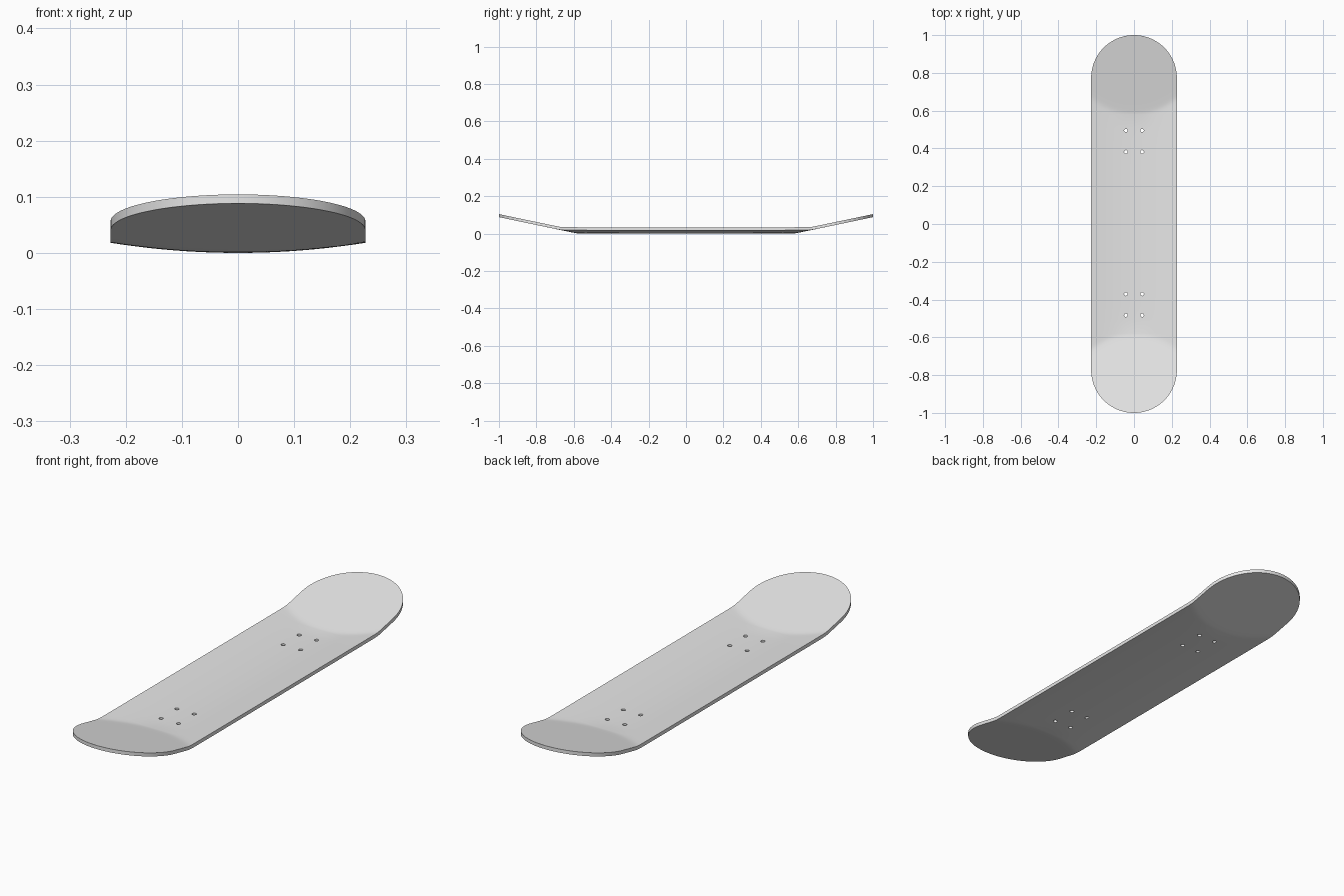
import bpy, bmesh, math

if "Cube" in bpy.data.objects:
    bpy.data.objects.remove(bpy.data.objects["Cube"])

HALF_W, CAP_Y, FOLD_Y = 0.227, 0.773, 0.58
THICK, RIM_RISE, KICK_SLOPE = 0.016, 0.018, 0.21
COLS = 40


def underside(x, y):
    """Height of the lower face: shallow concave blended into tilted ends."""
    concave = RIM_RISE * (x / HALF_W) ** 2
    kick = KICK_SLOPE * (abs(y) - FOLD_Y)
    return 0.5 * (concave + kick + math.hypot(concave - kick, 0.003))


# Grey deck material
grey = bpy.data.materials.new("light grey")
grey.use_nodes = True
colour = (0.8, 0.8, 0.8, 1)
grey.diffuse_color = colour
grey.node_tree.nodes["Principled BSDF"].inputs["Base Color"].default_value = colour

# Outline rows: straight middle, finely divided folds, round ends
half = [(FOLD_Y * i / 8, HALF_W) for i in range(8)]
half += [(FOLD_Y + (CAP_Y - FOLD_Y) * i / 24, HALF_W) for i in range(24)]
for i in range(33):
    a = math.pi / 2 * i / 32
    half.append((CAP_Y + HALF_W * math.sin(a), HALF_W * math.cos(a)))
rows = [(-y, w) for y, w in reversed(half[1:])] + half

# Deck surface, then thickness
bm = bmesh.new()
grid = []
for y, w in rows:
    xs = [w * (2 * c / COLS - 1) for c in range(COLS + 1)]
    grid.append([bm.verts.new((x, y, underside(x, y))) for x in xs])
for low, high in zip(grid, grid[1:]):
    for c in range(COLS):
        bm.faces.new((low[c], low[c + 1], high[c + 1], high[c]))
bmesh.ops.remove_doubles(bm, verts=bm.verts, dist=1e-5)
top = bmesh.ops.extrude_face_region(bm, geom=bm.faces[:])["geom"]
bmesh.ops.translate(bm, vec=(0, 0, THICK),
                    verts=[g for g in top if isinstance(g, bmesh.types.BMVert)])
bmesh.ops.recalc_face_normals(bm, faces=bm.faces)
mesh = bpy.data.meshes.new("deck")
bm.to_mesh(mesh)
bm.free()
mesh.materials.append(grey)
deck = bpy.data.objects.new("deck", mesh)
bpy.context.collection.objects.link(deck)

# Bolt holes: one cutter holding eight short cylinders
bm = bmesh.new()
for y in (-0.483, -0.371, 0.382, 0.495):
    for x in (-0.043, 0.043):
        made = bmesh.ops.create_cone(bm, cap_ends=True, segments=20,
                                     radius1=0.009, radius2=0.009, depth=0.1)
        bmesh.ops.translate(bm, verts=made["verts"], vec=(x, y, 0.01))
cut_mesh = bpy.data.meshes.new("bolt_hole_cutter")
bm.to_mesh(cut_mesh)
bm.free()
cutter = bpy.data.objects.new("bolt_hole_cutter", cut_mesh)
cutter.hide_render = True
bpy.context.collection.objects.link(cutter)

holes = deck.modifiers.new("bolt holes", 'BOOLEAN')
holes.operation = 'DIFFERENCE'
holes.solver = 'EXACT'
holes.object = cutter
for ob in bpy.context.selected_objects:
    ob.select_set(False)
deck.select_set(True)
bpy.context.view_layer.objects.active = deck
bpy.ops.object.modifier_apply(modifier=holes.name)
bpy.data.objects.remove(cutter)

# Smooth faces with crisp rim and hole edges
bpy.ops.object.shade_smooth_by_angle(angle=math.radians(35))
